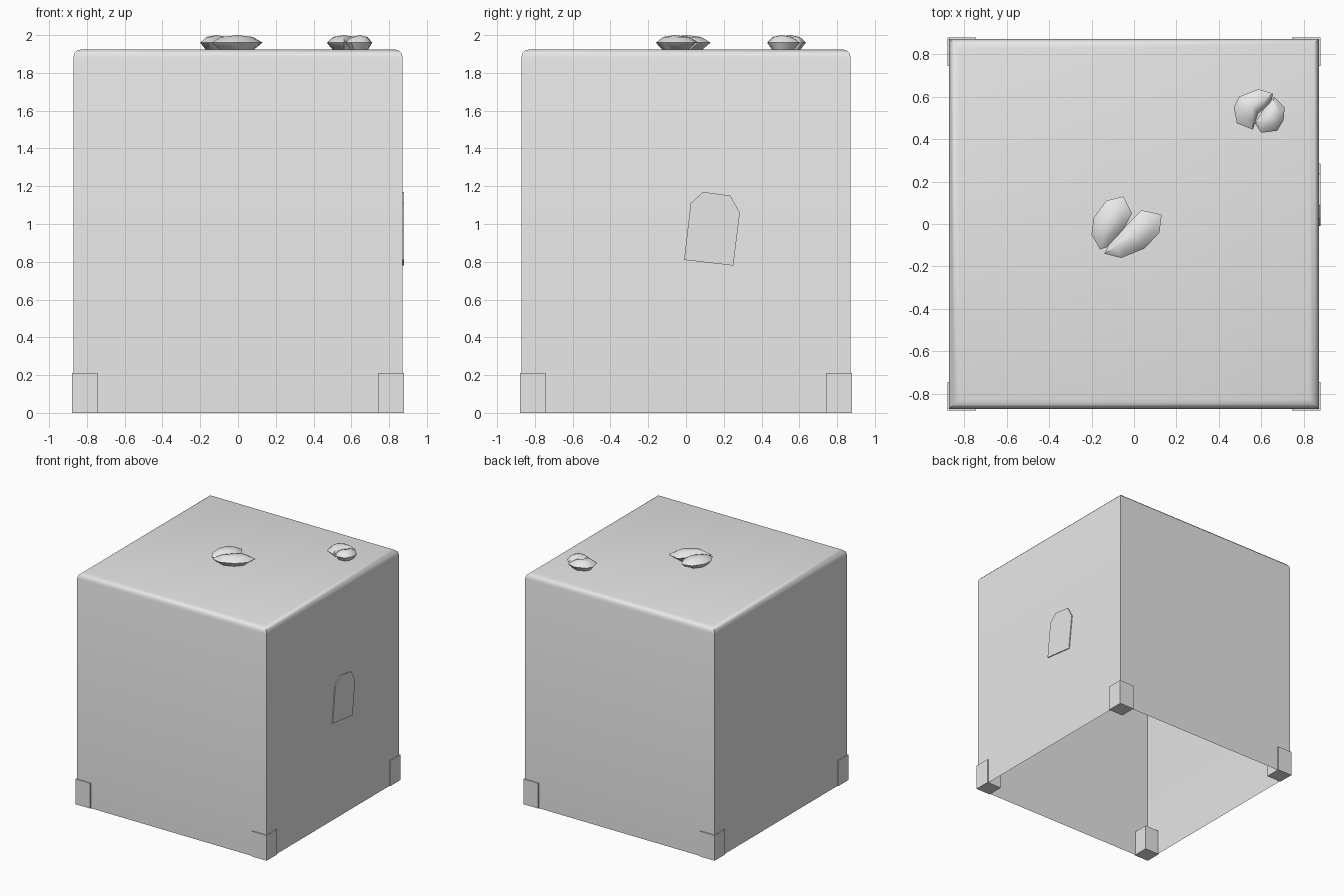
import bpy
import bmesh
from math import radians
from mathutils import Matrix, Vector

default_cube = bpy.data.objects.get("Cube")
if default_cube:
    bpy.data.objects.remove(default_cube, do_unlink=True)

BODY_HALF = 0.872
BODY_TOP = 1.925
GUARD_HALF = 0.88

# One plain grey for every part
grey = bpy.data.materials.new("light_grey")
grey.use_nodes = True
grey.diffuse_color = (0.8, 0.8, 0.8, 1)
grey.node_tree.nodes["Principled BSDF"].inputs["Base Color"].default_value = grey.diffuse_color


def finish(name, bm, smooth_angle=None):
    """Turn a bmesh into a named grey object, optionally smooth shaded."""
    bmesh.ops.recalc_face_normals(bm, faces=bm.faces)
    mesh = bpy.data.meshes.new(name)
    bm.to_mesh(mesh)
    bm.free()
    mesh.materials.append(grey)
    obj = bpy.data.objects.new(name, mesh)
    bpy.context.collection.objects.link(obj)
    if smooth_angle:
        bpy.ops.object.select_all(action="DESELECT")
        obj.select_set(True)
        bpy.context.view_layer.objects.active = obj
        bpy.ops.object.shade_smooth_by_angle(angle=radians(smooth_angle))
    return obj


def box(center, size):
    bm = bmesh.new()
    matrix = Matrix.Translation(center) @ Matrix.Diagonal((*size, 1))
    bmesh.ops.create_cube(bm, size=1, matrix=matrix)
    return bm


def bridge(bm, lower, upper):
    for i in range(len(lower)):
        j = (i + 1) % len(lower)
        bm.faces.new((lower[i], lower[j], upper[j], upper[i]))


# Body: box open underneath, with rounded top rim
bm = box((0, 0, BODY_TOP / 2), (2 * BODY_HALF, 2 * BODY_HALF, BODY_TOP))
bm.normal_update()
bottom = [f for f in bm.faces if f.normal.z < -0.5]
bmesh.ops.delete(bm, geom=bottom, context="FACES_ONLY")
rim = [e for e in bm.edges if all(v.co.z > 1 for v in e.verts)]
bmesh.ops.bevel(bm, geom=rim, offset=0.045, segments=3, profile=0.5, affect="EDGES")
finish("box_body", bm, 40)

# Corner feet: four blocks slightly proud of the walls
foot_width, foot_height = 0.135, 0.21
foot_offset = GUARD_HALF - foot_width / 2
for side, sx in (("right", -1), ("left", 1)):
    for end, sy in (("front", -1), ("back", 1)):
        bm = box((sx * foot_offset, sy * foot_offset, foot_height / 2),
                 (foot_width, foot_width, foot_height))
        finish(f"{end}_{side}_foot", bm)

# Side plate: small slanted panel with an arched top
plate_outline = [(-0.01, 0.81), (0.25, 0.78), (0.285, 1.06),
                 (0.235, 1.15), (0.09, 1.17), (0.025, 1.11)]
bm = bmesh.new()
inner, outer = [[bm.verts.new((x, y, z)) for y, z in plate_outline]
                for x in (BODY_HALF - 0.001, GUARD_HALF)]
bridge(bm, inner, outer)
bm.faces.new(inner)
bm.faces.new(outer)
finish("side_plate", bm)


def pebble(name, outline):
    """Faceted lens: a wide middle ring between smaller top and bottom rings."""
    bm = bmesh.new()
    middle = sum((Vector(p) for p in outline), Vector((0, 0))) / len(outline)
    rings = []
    for z, scale in ((BODY_TOP, 0.68), (1.96, 1), (1.99, 0.62)):
        points = [middle.lerp(Vector(p), scale) for p in outline]
        rings.append([bm.verts.new((p.x, p.y, z)) for p in points])
    bridge(bm, rings[0], rings[1])
    bridge(bm, rings[1], rings[2])
    bm.faces.new(rings[0])
    tip = bm.verts.new((middle.x, middle.y, 2))
    for i, vert in enumerate(rings[2]):
        bm.faces.new((vert, rings[2][(i + 1) % len(outline)], tip))
    finish(name, bm, 50)


# Lid ornaments: a large pair in the middle, a small pair at the back corner
pebble("large_lobe_right", [(-0.05, 0.13), (-0.13, 0.11), (-0.19, 0.03), (-0.2, -0.05),
                            (-0.16, -0.12), (-0.13, -0.11), (-0.05, -0.03), (-0.01, 0.05)])
pebble("large_lobe_left", [(-0.14, -0.14), (-0.12, -0.1), (-0.05, -0.02), (0.035, 0.065),
                           (0.13, 0.045), (0.12, -0.04), (0.05, -0.115), (-0.06, -0.16)])
pebble("small_lobe_right", [(0.47, 0.55), (0.495, 0.6), (0.585, 0.635), (0.655, 0.615),
                            (0.645, 0.57), (0.585, 0.52), (0.56, 0.445), (0.485, 0.475)])
pebble("small_lobe_left", [(0.66, 0.6), (0.71, 0.55), (0.705, 0.49), (0.675, 0.44),
                           (0.6, 0.43), (0.57, 0.475), (0.61, 0.54)])
